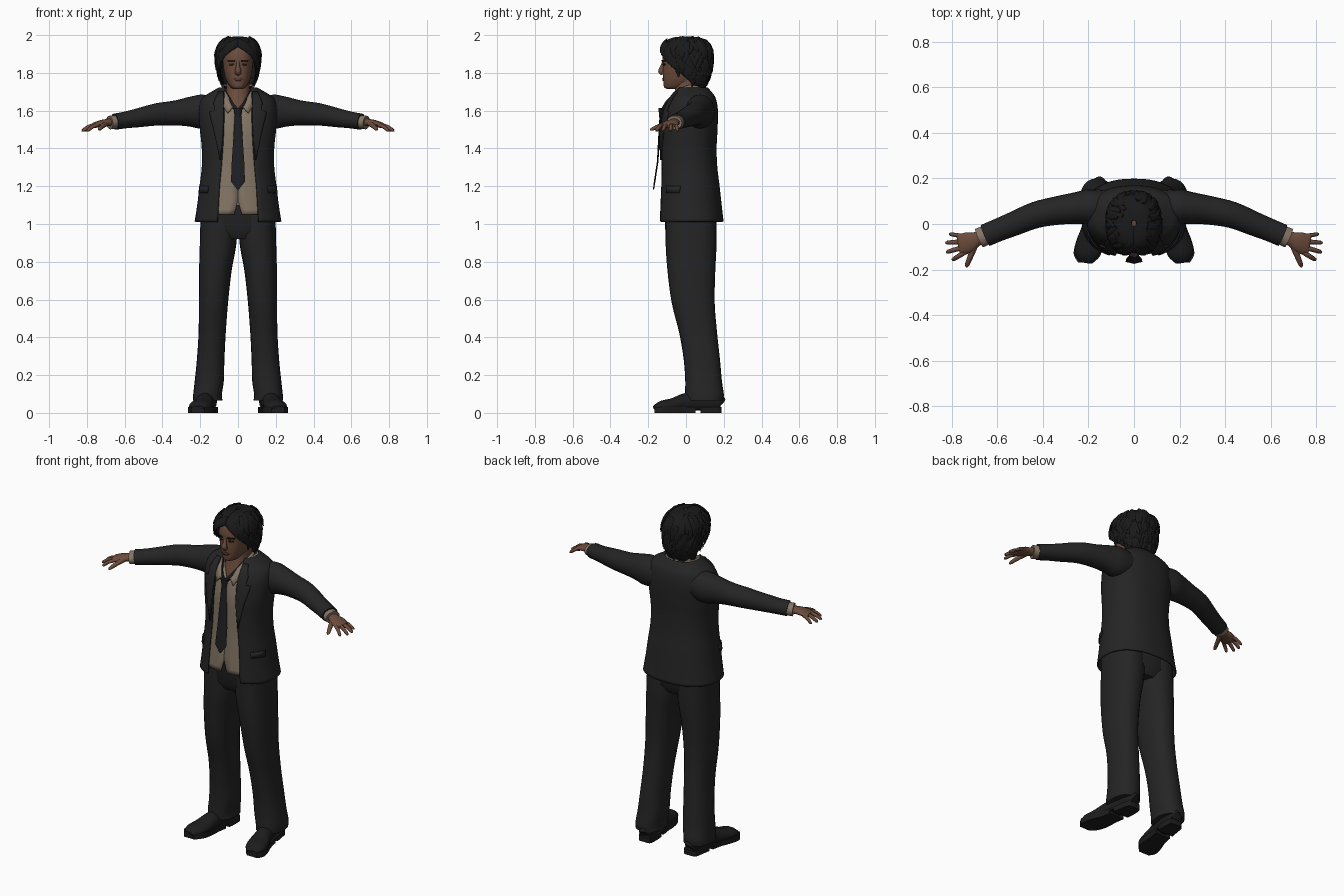
import bpy, bmesh, math, random
from mathutils import Vector

cube = bpy.data.objects.get("Cube")
if cube:
    bpy.data.objects.remove(cube)
random.seed(4)
P = 0.85   # squareness of the body cross-sections


def material(name, r, g, b):
    m = bpy.data.materials.new(name)
    m.use_nodes = True
    m.diffuse_color = (r, g, b, 1)
    bsdf = m.node_tree.nodes["Principled BSDF"]
    bsdf.inputs["Base Color"].default_value = (r, g, b, 1)
    bsdf.inputs["Roughness"].default_value = 0.8
    return m


SUIT = material("charcoal suit", .018, .018, .018)
SHIRT = material("tan shirt", .23, .18, .13)
TIE = material("dark tie", .014, .014, .017)
SKIN = material("brown skin", .15, .072, .045)
LIPS = material("lip brown", .10, .042, .03)
HAIR = material("black hair", .010, .010, .010)
SHOE = material("black leather", .012, .012, .012)
EYE = material("dark eye", .02, .013, .01)


def smooth_rows(rows, steps=4):
    """Catmull-Rom resampling of rows of numbers."""
    out = []
    for i in range(len(rows) - 1):
        a, b, c, d = (rows[max(0, min(len(rows) - 1, i + k))] for k in (-1, 0, 1, 2))
        for s in range(steps):
            t = s / steps
            out.append(tuple(q + .5 * t * (r - p + t * (2 * p - 5 * q + 4 * r - s2 + t * (3 * (q - r) + s2 - p)))
                             for p, q, r, s2 in zip(a, b, c, d)))
    return out + [tuple(rows[-1])]


def skin(rings, closed=True, cap=True):
    n = len(rings[0])
    verts = [v for ring in rings for v in ring]
    faces = []
    for i in range(len(rings) - 1):
        for j in range(n if closed else n - 1):
            k = (j + 1) % n
            faces.append((i * n + j, i * n + k, i * n + n + k, i * n + n + j))
    if closed and cap:
        faces += [tuple(range(n)), tuple(range(len(verts) - n, len(verts)))]
    return verts, faces


def make(name, parts, mat, mirror=False, thick=0, angle=50):
    verts, faces = [], []
    for v, f in parts:
        faces += [tuple(i + len(verts) for i in face) for face in f]
        verts += v
    mesh = bpy.data.meshes.new(name)
    mesh.from_pydata([tuple(v) for v in verts], [], faces)
    bm = bmesh.new()
    bm.from_mesh(mesh)
    bmesh.ops.recalc_face_normals(bm, faces=bm.faces)
    bm.to_mesh(mesh)
    bm.free()
    mesh.materials.append(mat)
    ob = bpy.data.objects.new(name, mesh)
    bpy.context.collection.objects.link(ob)
    bpy.ops.object.select_all(action='DESELECT')
    ob.select_set(True)
    bpy.context.view_layer.objects.active = ob
    bpy.ops.object.shade_smooth_by_angle(angle=math.radians(angle))
    if thick:
        mod = ob.modifiers.new("thickness", 'SOLIDIFY')
        mod.thickness, mod.offset = thick, 0
    if mirror:
        ob.modifiers.new("mirror", 'MIRROR')
    return ob


def power(v):
    return math.copysign(abs(v) ** P, v)


def point(row, a, off=0, cx=0):
    """Point on a body section (z, half width, front y, back y); angle 0 is the front."""
    z, rx, yf, yb = row[:4]
    return Vector((cx + (rx + off) * power(math.sin(a)),
                   (yf + yb) / 2 - ((yb - yf) / 2 + off) * power(math.cos(a)), z))


def angle_at(row, x):
    s = min(1, abs(x) / row[1]) ** (1 / P)
    return math.copysign(math.asin(s), x)


def body(rows, n=32, gaps=None, cap=True):
    """Horizontal loft, left open at the front when gap angles are given."""
    if gaps is None:
        return skin([[point(r, math.tau * j / n) for j in range(n)] for r in rows], True, cap)
    return skin([[point(r, g + (math.tau - 2 * g) * j / n) for j in range(n + 1)]
                 for r, g in zip(rows, gaps)], False)


def at(rows, z):
    for a, b in zip(rows, rows[1:]):
        if a[0] <= z <= b[0]:
            t = (z - a[0]) / (b[0] - a[0])
            return tuple(p + t * (q - p) for p, q in zip(a, b))
    return rows[0] if z < rows[0][0] else rows[-1]


def patch(rows, spans, off, n=6):
    """Sheet lying on the front of a loft; spans are (z, x from, x to)."""
    rings = []
    for z, x0, x1 in spans:
        r = at(rows, z)
        rings.append([point(r, angle_at(r, x0 + (x1 - x0) * j / n), off) for j in range(n + 1)])
    return skin(rings, False)


def tube(points, n=12, up=(0, 0, 1), floor=None):
    """Tapered tube through (x, y, z, half width, half height)."""
    rings = []
    for i, p in enumerate(points):
        c = Vector(p[:3])
        d = Vector(points[min(i + 1, len(points) - 1)][:3]) - Vector(points[max(i - 1, 0)][:3])
        side = d.cross(Vector(up)).normalized()
        top = side.cross(d).normalized()
        ring = [c + side * p[3] * math.cos(math.tau * j / n) + top * p[4] * math.sin(math.tau * j / n)
                for j in range(n)]
        if floor is not None:
            for v in ring:
                v.z = max(v.z, floor)
        rings.append(ring)
    return skin(rings)


# Jacket: z, half width, front, back, half opening
torso = smooth_rows([(1.012, .226, -.148, .195, .108), (1.1, .212, -.145, .185, .103),
                     (1.2, .2, -.14, .174, .097), (1.3, .188, -.136, .162, .088),
                     (1.4, .188, -.135, .158, .08), (1.5, .198, -.132, .163, .075),
                     (1.6, .204, -.112, .165, .072), (1.66, .19, -.085, .155, .072),
                     (1.69, .15, -.065, .138, .07), (1.72, .098, -.05, .112, .068)])
make("jacket_body", [body(torso, 48, [angle_at(r, r[4]) for r in torso])], SUIT, thick=.008)
lapel = [(1.34, .086, .09), (1.42, .08, .105), (1.5, .075, .122), (1.57, .072, .14),
         (1.595, .072, .142), (1.6, .072, .118), (1.64, .072, .122), (1.67, .072, .11), (1.7, .07, .095)]
make("lapels", [patch(torso, lapel, .010)], SUIT, True, .008)
make("pocket_flaps", [patch(torso, [(1.165, .155, .198), (1.2, .15, .196)], .008)], SUIT, True, .006)

# Sleeves
arm = smooth_rows([(.1, .075, 1.60, .07, .075), (.19, .075, 1.595, .078, .09), (.25, .07, 1.594, .07, .08),
                   (.33, .06, 1.588, .063, .066), (.43, .04, 1.58, .058, .059), (.53, .0, 1.562, .053, .05),
                   (.6, -.028, 1.55, .05, .044), (.652, -.05, 1.542, .05, .043)])
make("sleeves", [tube(arm, 20)], SUIT, True)
make("shirt_cuffs", [tube([(.63, -.04, 1.543, .042, .036), (.68, -.062, 1.537, .044, .036)], 20)], SHIRT, True)

# Shirt with split hem and open neck
inner = [(r[0], r[1] - .012, r[2] + .012, r[3] - .012) for r in torso if r[0] > 1.03]
split = [angle_at(r, max(0, (1.12 - r[0]) * .3, (r[0] - 1.6) * .6)) for r in inner]
make("shirt", [body(inner, 40, split)], SHIRT, thick=.004)
collar_top = [(0, .09, 1.745), (.062, .06, 1.74), (.078, 0, 1.73), (.06, -.065, 1.69), (.02, -.112, 1.625)]
collar_low = [(0, .1, 1.7), (.08, .07, 1.7), (.094, 0, 1.69), (.088, -.085, 1.645), (.055, -.126, 1.585)]
make("shirt_collar", [skin([smooth_rows(collar_top), smooth_rows(collar_low)], False)], SHIRT, True, .006)

# Loosened tie hanging away from the body
tie = [(0, -.172, 1.182, .004, .003), (0, -.166, 1.225, .037, .004), (0, -.15, 1.33, .033, .004),
       (0, -.143, 1.45, .025, .005), (0, -.134, 1.575, .017, .006)]
loop = smooth_rows([(.004, -.125, 1.6, .006, .012), (.035, -.102, 1.64, .005, .012), (.068, -.04, 1.7, .005, .012)])
make("tie", [tube(tie, 8, (0, -1, 0)),
             tube([(0, -.132, 1.565, .015, .01), (0, -.132, 1.615, .025, .014)], 8, (0, -1, 0))], TIE)
make("tie_loop", [tube(loop, 8)], TIE, True)

# Trousers: z, centre x, half width, front, back
make("trouser_seat", [body([(.92, .13, -.08, .13), (.97, .19, -.11, .16), (1.1, .19, -.115, .16)])], SUIT)
leg = smooth_rows([(.065, .16, .078, .0, .196), (.1, .161, .076, -.005, .2), (.17, .152, .077, -.004, .19),
                   (.28, .145, .073, -.012, .18), (.42, .137, .072, -.035, .165), (.58, .13, .077, -.075, .152),
                   (.75, .12, .086, -.098, .155), (.9, .105, .097, -.108, .162), (1.05, .1, .098, -.11, .16)])
make("trouser_legs", [skin([[point((r[0], *r[2:]), math.tau * j / 24, 0, r[1]) for j in range(24)]
                            for r in leg])], SUIT, True)

# Shoes
shoe = smooth_rows([(.15, .188, .05, .02, .025), (.152, .175, .055, .038, .045), (.158, .1, .062, .046, .055),
                    (.175, .0, .055, .047, .05), (.19, -.07, .042, .058, .036), (.205, -.13, .036, .056, .028),
                    (.212, -.168, .026, .03, .012)])
make("shoe_uppers", [tube(shoe, 16, floor=.012)], SHOE, True)


def slab(outline, z0, z1):
    return skin([[Vector((x + s * w, y, z)) for s, pts in ((-1, outline), (1, outline[::-1])) for x, y, w in pts]
                 for z in (z0, z1)])


sole = [(x, y, w + .004) for x, y, z, w, h in shoe]
make("shoe_soles", [slab([p for p in sole if p[1] < .05], 0, .022),
                    slab([p for p in sole if p[1] > .07], 0, .032), slab(sole, .02, .032)], SHOE, True, angle=30)

# Hands
palm = smooth_rows([(.655, -.05, 1.54, .03, .024), (.69, -.066, 1.537, .032, .02),
                    (.725, -.08, 1.532, .045, .018), (.762, -.092, 1.522, .046, .014), (.77, -.094, 1.52, .04, .009)])
hand = [tube(palm, 14)]
for base, tip, r in (((.752, -.053), (.805, -.045), .0095), ((.755, -.078), (.82, -.082), .0105),
                     ((.755, -.104), (.818, -.122), .0105), ((.745, -.126), (.793, -.155), .0105)):
    x, y = ((base[k] + tip[k]) / 2 for k in (0, 1))
    hand.append(tube(smooth_rows([(*base, 1.524, r, r), (x, y, 1.516, r, r),
                                  (*tip, 1.496, r * .8, r * .8), (tip[0] + .003, tip[1], 1.491, .003, .003)], 3), 8))
hand.append(tube(smooth_rows([(.695, -.085, 1.533, .015, .014), (.715, -.135, 1.52, .013, .013),
                              (.732, -.178, 1.503, .01, .009), (.735, -.19, 1.497, .003, .003)], 3), 10))
make("hands", hand, SKIN, True)

# Neck and head
make("neck", [body([(1.56, .08, -.09, .09), (1.64, .075, -.08, .085), (1.69, .062, -.06, .08),
                    (1.79, .06, -.055, .08)])], SKIN)
head = smooth_rows([(1.715, .022, -.1, -.03), (1.725, .04, -.116, .02), (1.76, .062, -.12, .07),
                    (1.8, .073, -.122, .09), (1.84, .079, -.122, .1), (1.88, .081, -.125, .105),
                    (1.93, .075, -.112, .1), (1.97, .045, -.07, .06)])
make("head", [body(head)], SKIN)
nose = smooth_rows([(0, -.118, 1.865, .008, .006), (0, -.126, 1.835, .01, .01),
                    (0, -.132, 1.81, .017, .016), (0, -.122, 1.793, .014, .01)])
make("nose", [tube(nose, 10, (0, -1, 0))], SKIN)
make("lips", [patch(head, [(1.758, -.01, .01), (1.766, -.024, .024), (1.774, -.008, .008)], .003)], LIPS, thick=.004)
make("eyes", [patch(head, [(1.84, .026, .042), (1.845, .02, .047), (1.85, .026, .042)], .002)], EYE, True, .004)
make("eyebrows", [patch(head, [(1.861, .016, .05), (1.869, .018, .054)], .003)], HAIR, True, .005)

# Hair cap: z, half width, front, back, opening in degrees
cap_rows = smooth_rows([(1.72, .068, -.03, .09, 100), (1.76, .088, -.06, .112, 85), (1.8, .1, -.09, .125, 68),
                        (1.84, .108, -.118, .132, 52), (1.88, .112, -.128, .134, 38), (1.91, .11, -.13, .134, 20),
                        (1.94, .1, -.124, .125, 0), (1.97, .078, -.098, .1, 0), (1.985, .05, -.065, .066, 0),
                        (1.99, .01, -.01, .015, 0)])
make("hair_cap", [body(cap_rows, 32, [math.radians(max(0, r[4])) for r in cap_rows])], HAIR, thick=.006)


def lock(a, z, length, twist, width):
    path = []
    for t in (0, .25, .5, .75, 1):
        zz = max(1.715, z - length * t)
        p = point(at(cap_rows, zz), a + twist * t, .002 + .012 * t * t)
        taper = math.sin(math.pi * (.15 + .83 * t))
        path.append((p.x, p.y, zz + .008 * (1 - t), width * taper + .001, .007 * taper + .001))
    return tube(path, 6, (math.sin(a), -math.cos(a), .4))


locks = []
for i in range(150):
    z = random.uniform(1.79, 1.985)
    low = math.radians(max(0, at(cap_rows, z - .07)[4])) + .1
    locks.append(lock(random.uniform(low, math.tau - low), z, random.uniform(.06, .1),
                      random.uniform(-.35, .35), random.uniform(.012, .02)))
# Parted fringe and side locks framing the face
for s in (-1, 1):
    for k in range(9):
        locks.append(lock(s * (.02 + .1 * k), 1.97 - .004 * k, .06 + .012 * k, s * (.35 + .02 * k), .014))
make("hair_locks", locks, HAIR)
